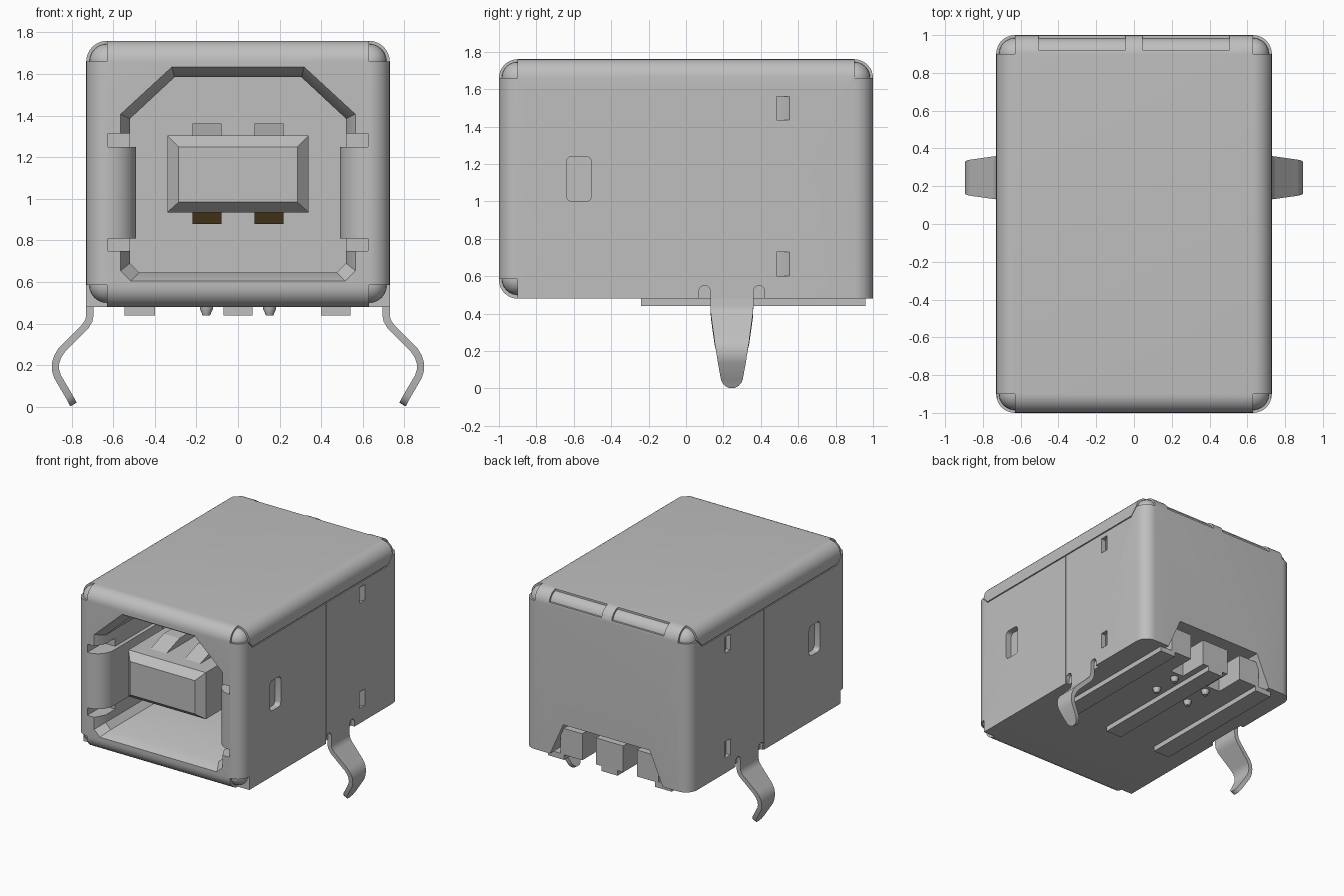
import bpy, bmesh, math
from mathutils import Vector

cube = bpy.data.objects.get("Cube")
if cube:
    bpy.data.objects.remove(cube, do_unlink=True)


def material(name, rgb):
    m = bpy.data.materials.new(name)
    m.use_nodes = True
    m.diffuse_color = (*rgb, 1)
    m.node_tree.nodes["Principled BSDF"].inputs["Base Color"].default_value = (*rgb, 1)
    return m


GREY = material("light grey", (0.52, 0.52, 0.52))
GOLD = material("contact gold", (0.38, 0.23, 0.08))


def finish(name, bm, mat=GREY):
    bmesh.ops.recalc_face_normals(bm, faces=bm.faces)
    me = bpy.data.meshes.new(name)
    bm.to_mesh(me)
    bm.free()
    ob = bpy.data.objects.new(name, me)
    me.materials.append(mat)
    bpy.context.collection.objects.link(ob)
    return ob


def loft(name, rings, mat=GREY):
    """Closed solid through rings of matching 3D points."""
    bm = bmesh.new()
    vs = [[bm.verts.new(p) for p in r] for r in rings]
    n = len(rings[0])
    bm.faces.new(vs[0])
    bm.faces.new(vs[-1])
    for a, b in zip(vs, vs[1:]):
        for i in range(n):
            j = (i + 1) % n
            bm.faces.new((a[i], a[j], b[j], b[i]))
    return finish(name, bm, mat)


def box(name, x, y, z, mat=GREY):
    ring = lambda h: [(x[0], y[0], h), (x[1], y[0], h), (x[1], y[1], h), (x[0], y[1], h)]
    return loft(name, [ring(z[0]), ring(z[1])], mat)


def side_prism(name, x0, x1, yz):
    return loft(name, [[(x, y, z) for y, z in yz] for x in (x0, x1)])


def span(s, a, b):
    return tuple(sorted((s * a, s * b)))


def activate(ob):
    bpy.ops.object.select_all(action="DESELECT")
    ob.select_set(True)
    bpy.context.view_layer.objects.active = ob


def smooth(ob, angle=35):
    activate(ob)
    bpy.ops.object.shade_smooth_by_angle(angle=math.radians(angle))


def cut(target, cutter):
    mod = target.modifiers.new("cut", "BOOLEAN")
    mod.operation, mod.solver, mod.object = "DIFFERENCE", "EXACT", cutter
    activate(target)
    bpy.ops.object.modifier_apply(modifier=mod.name)
    bpy.data.objects.remove(cutter, do_unlink=True)


# Folded shell: rounded uprights, top rim and lower front edge
shell = box("shell", (-.73, .73), (-1, 1), (.48, 1.76))
bm = bmesh.new()
bm.from_mesh(shell.data)
edges = []
for e in bm.edges:
    m = (e.verts[0].co + e.verts[1].co) / 2
    upright = abs(e.verts[0].co.z - e.verts[1].co.z) > .1
    if upright or m.z > 1.7 or m.y < -.9:
        edges.append(e)
bmesh.ops.bevel(bm, geom=edges, offset=.1, segments=8, profile=.5, affect="EDGES")
bm.to_mesh(shell.data)
bm.free()


# Front opening with chamfered throat and deep cavity
def throat(y, half):
    right = half
    left = [(-x, z) for x, z in reversed(half)]
    return [(x, y, z) for x, z in right + left]


outer = [(.52, .60), (.57, .65), (.57, 1.41), (.32, 1.64)]
inner = [(.475, .645), (.52, .69), (.52, 1.385), (.305, 1.585)]
cut(shell, loft("cavity", [throat(-1.01, outer), throat(-.92, inner), throat(.1, inner)]))

# Relief openings beside the side springs, seams, windows and latches
for s in (1, -1):
    cut(shell, box("c", span(s, .45, .625), (-1.02, -.8), (.75, 1.315)))
    cut(shell, box("c", span(s, .722, .8), (.062, .069), (.47, 1.6)))
    cut(shell, box("c", span(s, .722, .8), (-.86, .84), (1.597, 1.606)))
    for y, d in ((-.86, -1), (.84, 1)):
        cut(shell, side_prism("c", s * .722, s * .8,
                              [(y, 1.597), (y + d * .06, 1.66), (y + d * .06, 1.67), (y, 1.606)]))
    r, win = .03, []
    for cy, cz, a0 in ((-.535, 1.21, 0), (-.61, 1.21, 90), (-.61, 1.03, 180), (-.535, 1.03, 270)):
        for k in range(5):
            a = math.radians(a0 + k * 22.5)
            win.append((cy + r * math.cos(a), cz + r * math.sin(a)))
    cut(shell, side_prism("c", s * .68, s * .8, win))
    for z0, z1 in ((.60, .73), (1.435, 1.56)):
        plan = [(.69, .485), (.76, .485), (.76, .58), (.727, .55)]
        cut(shell, loft("c", [[(s * x, y, z) for x, y in plan] for z in (z0, z1)]))
    # Slots either side of each mounting leg
    for y0, y1 in ((.069, .13), (.36, .42)):
        h = (y1 - y0) / 2
        arch = [(y0, .46), (y1, .46)] + [(y0 + h + h * math.cos(math.pi * k / 8),
                                         .52 + h * math.sin(math.pi * k / 8)) for k in range(9)]
        cut(shell, side_prism("c", s * .70, s * .8, arch))
    # Open fold corners
    for y, z in ((-1, 1.76), (1, 1.76), (-1, .48)):
        ys = (y - .05, y + .1) if y < 0 else (y - .1, y + .05)
        zs = (z - .1, z + .05) if z > 1 else (z - .05, z + .105)
        cut(shell, box("c", span(s, .63, .78), ys, zs))
    # Slots in the rear top fold
    cut(shell, box("c", span(s, .045, .505), (.92, 1.05), (1.68, 1.8)))

# Rear lower cutout
trap = [(-.5, .47), (.5, .47), (.38, .74), (-.38, .74)]
cut(shell, loft("c", [[(x, y, z) for x, z in trap] for y in (.72, 1.05)]))
smooth(shell)

# Rounded inner corners seen through the folds
for s in (1, -1):
    for y, z in ((-.9, 1.66), (.9, 1.66), (-.9, .585)):
        bm = bmesh.new()
        bmesh.ops.create_uvsphere(bm, u_segments=24, v_segments=12, radius=.085)
        bmesh.ops.translate(bm, verts=bm.verts, vec=Vector((s * .63, y, z)))
        smooth(finish("inner_corner", bm))

# Rounded bar beneath the rear fold slots
bar = []
for k in range(24):
    a = k * math.tau / 24
    bar.append((.9 + .085 * math.cos(a), 1.66 + .085 * math.sin(a)))
smooth(side_prism("rear_fold_bar", -.55, .55, bar))

# Side springs curling in from the front face
for s in (1, -1):
    plan = [(.625 - .135 * math.sin(math.radians(a)), -.865 - .135 * math.cos(math.radians(a)))
            for a in range(0, 91, 10)]
    plan += [(.49, -.25), (.53, -.2), (.625, -.2)]
    smooth(loft("side_spring", [[(s * x, y, z) for x, y in plan] for z in (.81, 1.25)]))


# Chamfered tongue
def rect(y, w, z0, z1):
    return [(-w, y, z0), (w, y, z0), (w, y, z1), (-w, y, z1)]


loft("tongue", [rect(-.95, .285, .985, 1.25), rect(-.89, .34, .935, 1.305),
                rect(.12, .34, .935, 1.305)])

# Ramped contacts above and below the tongue
for s in (1, -1):
    x0, x1 = span(s, .08, .22)
    side_prism("upper_contact", x0, x1, [(-.8, 1.30), (-.62, 1.362), (.11, 1.362), (.11, 1.30)])
    lower = side_prism("lower_contact", x0, x1, [(-.8, .94), (-.62, .878), (.11, .878), (.11, .94)])
    lower.data.materials[0] = GOLD

# Underside rails, rear support blocks and pin stubs
for x0, x1 in ((-.545, -.4), (-.07, .07), (.4, .54)):
    box("underside_rail", (x0, x1), (-.24, .96), (.44, .485))
for x0, x1 in ((-.43, -.24), (-.12, .12), (.24, .43)):
    box("rear_block", (x0, x1), (.70, .96), (.48, .69))
for s in (1, -1):
    for y in (.45, .66):
        stub = [[(s * .152 + r * math.cos(k * math.tau / 12), y + r * math.sin(k * math.tau / 12), z)
                 for k in range(12)] for r, z in ((.033, .49), (.031, .47), (.018, .44))]
        smooth(loft("pin_stub", stub))

# Sprung mounting legs: x, z, half width
path = [(.7125, .56, .115), (.7125, .44, .115), (.717, .415, .114), (.735, .385, .112),
        (.85, .27, .096), (.868, .24, .092), (.877, .21, .086), (.877, .175, .08),
        (.868, .145, .075), (.815, .055, .058), (.805, .037, .05), (.797, .021, .036),
        (.791, .011, .015)]
for s in (1, -1):
    bm = bmesh.new()
    rows = [[bm.verts.new((s * x, .245 + d * w, z)) for d in (-1, 1)] for x, z, w in path]
    for a, b in zip(rows, rows[1:]):
        bm.faces.new((a[0], a[1], b[1], b[0]))
    leg = finish("mounting_leg", bm)
    mod = leg.modifiers.new("thickness", "SOLIDIFY")
    mod.thickness, mod.offset = .035, 0
    activate(leg)
    bpy.ops.object.modifier_apply(modifier=mod.name)
    smooth(leg, 40)
